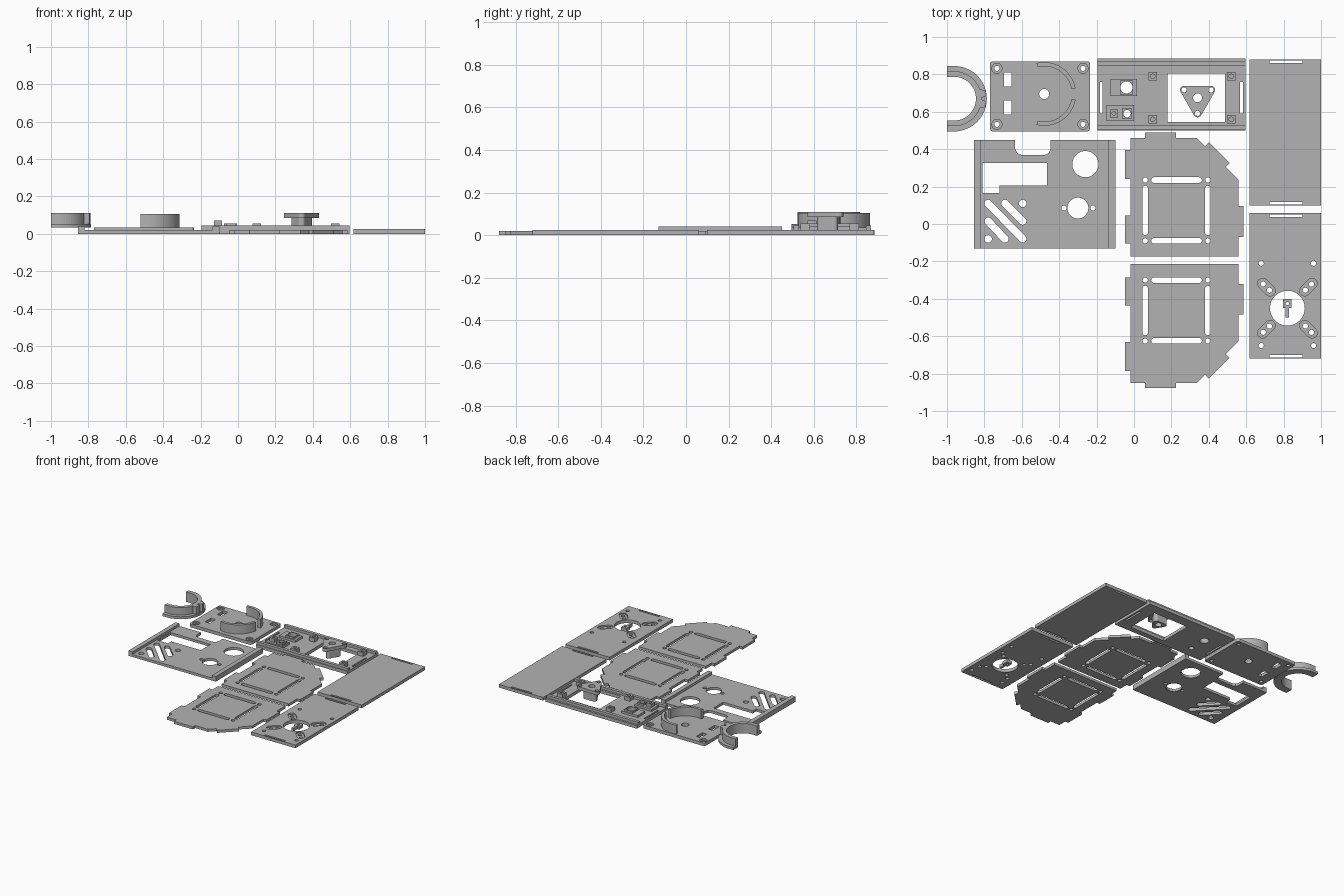
import bpy, bmesh, math
from mathutils import Matrix

if "Cube" in bpy.data.objects:
    bpy.data.objects.remove(bpy.data.objects["Cube"])

GREY = bpy.data.materials.new("plain grey")
GREY.diffuse_color = (0.45, 0.45, 0.45, 1)
GREY.use_nodes = True
GREY.node_tree.nodes["Principled BSDF"].inputs["Base Color"].default_value = GREY.diffuse_color


# ---- 2D outlines ----
def rect(x0, x1, y0, y1):
    return [(x0, y0), (x1, y0), (x1, y1), (x0, y1)]


def circle(x, y, r, n=28):
    return [(x + r * math.cos(2 * math.pi * i / n), y + r * math.sin(2 * math.pi * i / n)) for i in range(n)]


def slot(x0, y0, x1, y1, r, n=8):
    a = math.atan2(y1 - y0, x1 - x0)
    pts = []
    for cx, cy, s in ((x1, y1, a - math.pi / 2), (x0, y0, a + math.pi / 2)):
        pts += [(cx + r * math.cos(s + math.pi * i / n), cy + r * math.sin(s + math.pi * i / n)) for i in range(n + 1)]
    return pts


def rounded(corners, r, n=6):
    """Convex counter-clockwise polygon of corner centres, grown by r."""
    pts, m = [], len(corners)
    for i, (x, y) in enumerate(corners):
        px, py = corners[i - 1]
        qx, qy = corners[(i + 1) % m]
        a = math.atan2(y - py, x - px) - math.pi / 2
        b = math.atan2(qy - y, qx - x) - math.pi / 2
        b += 2 * math.pi if b < a else 0
        pts += [(x + r * math.cos(a + (b - a) * k / n), y + r * math.sin(a + (b - a) * k / n)) for k in range(n + 1)]
    return pts


def arc_band(x, y, r0, r1, a0, a1, n=32):
    ang = [math.radians(a0 + (a1 - a0) * i / n) for i in range(n + 1)]
    return ([(x + r1 * math.cos(a), y + r1 * math.sin(a)) for a in ang] +
            [(x + r0 * math.cos(a), y + r0 * math.sin(a)) for a in reversed(ang)])


# ---- solids ----
def plate(name, z0, z1, outline, holes=(), flip_y=None):
    cu = bpy.data.curves.new(name, 'CURVE')
    cu.dimensions, cu.fill_mode, cu.extrude = '2D', 'BOTH', (z1 - z0) / 2
    for pts in [outline, *holes]:
        sp = cu.splines.new('POLY')
        sp.points.add(len(pts) - 1)
        for p, (x, y) in zip(sp.points, pts):
            p.co = (x, y if flip_y is None else 2 * flip_y - y, 0, 1)
        sp.use_cyclic_u = True
    tmp = bpy.data.objects.new(name + "_curve", cu)
    bpy.context.collection.objects.link(tmp)
    bpy.context.view_layer.update()
    me = bpy.data.meshes.new_from_object(tmp.evaluated_get(bpy.context.evaluated_depsgraph_get()))
    bpy.data.objects.remove(tmp)
    me.transform(Matrix.Translation((0, 0, (z0 + z1) / 2)))
    bm = bmesh.new()
    bm.from_mesh(me)
    bmesh.ops.remove_doubles(bm, verts=bm.verts, dist=1e-5)
    bmesh.ops.recalc_face_normals(bm, faces=bm.faces)
    for f in bm.faces:
        f.smooth = False
    bm.to_mesh(me)
    bm.free()
    me.materials.clear()
    me.materials.append(GREY)
    ob = bpy.data.objects.new(name, me)
    bpy.context.collection.objects.link(ob)
    return ob


def recess(ob, z0, outlines):
    for i, o in enumerate(outlines):
        c = plate(f"{ob.name}_cutter_{i}", z0, z0 + 0.1, o)
        c.hide_render = True
        c.hide_set(True)
        m = ob.modifiers.new("recess", 'BOOLEAN')
        m.operation, m.object, m.solver = 'DIFFERENCE', c, 'EXACT'


# ---- ring clip: flange, wall and latch ----
plate("clip_flange", 0.033, 0.052, [(-1, 0.495)] + arc_band(-0.962, 0.67, 0.117, 0.175, -90, 90)[:33] +
      [(-1, 0.845), (-1, 0.787)] + arc_band(-0.962, 0.67, 0.117, 0.175, -90, 90)[33:] + [(-1, 0.553)])
wall = arc_band(-0.962, 0.67, 0.117, 0.147, -90, 90)
plate("clip_wall", 0.052, 0.11, [(-1, 0.523)] + wall[:33] + [(-1, 0.817), (-1, 0.787)] + wall[33:] + [(-1, 0.553)])
for s in (-1, 1):
    plate("clip_latch", 0.052, 0.11, [(-0.825, 0.67 + s * 0.05), (-0.795, 0.67 + s * 0.045),
                                     (-0.788, 0.67 + s * 0.015), (-0.817, 0.67 + s * 0.004)])

# ---- holder plate with two curved walls ----
bolts = [(x, y) for x in (-0.733, -0.273) for y in (0.533, 0.832)]
holder = plate("holder_plate", 0.01, 0.035, rounded(rect(-0.755, -0.25, 0.51, 0.855), 0.015),
               [circle(x, y, 0.014, 16) for x, y in bolts] + [circle(-0.48, 0.695, 0.027),
               rect(-0.695, -0.655, 0.735, 0.81), rect(-0.695, -0.655, 0.585, 0.66)])
recess(holder, 0.025, [circle(x, y, 0.027) for x, y in bolts])
for a0, a1 in ((10, 104), (-104, -10)):
    plate("holder_wall", 0.035, 0.105, arc_band(-0.48, 0.695, 0.148, 0.17, a0, a1))

# ---- port panel with side rails and vents ----
vx, vy = (-0.78, -0.69, -0.595), (0.11, 0.015, -0.08)
vents = [slot(vx[0], vy[0], vx[2], vy[2], 0.02), slot(vx[1], vy[0], vx[2], vy[1], 0.02),
         slot(vx[0], vy[1], vx[1], vy[2], 0.02), circle(vx[2], vy[0], 0.02), circle(vx[0], vy[2], 0.02)]
notch = [(-0.635, 0.45), (-0.635, 0.40), (-0.625, 0.38), (-0.605, 0.37), (-0.475, 0.37), (-0.455, 0.38),
         (-0.447, 0.40), (-0.447, 0.45)]
plate("port_panel", 0, 0.02, [(-0.82, 0.45)] + notch + [(-0.135, 0.45), (-0.135, -0.13), (-0.82, -0.13)],
      vents + [[(-0.81, 0.325), (-0.465, 0.325), (-0.465, 0.205), (-0.72, 0.205), (-0.72, 0.165), (-0.81, 0.165)],
               circle(-0.26, 0.32, 0.07, 40), circle(-0.3, 0.085, 0.056, 40),
               circle(-0.375, 0.085, 0.014, 16), circle(-0.22, 0.085, 0.014, 16)])
for x in (-0.855, -0.135):
    plate("port_panel_rail", 0, 0.04, rect(x, x + 0.035, -0.13, 0.45))

# ---- mounting tray with rails, blocks and window ----
plate("tray_base", 0, 0.025, rect(-0.195, 0.595, 0.5, 0.885),
      [rect(0.18, 0.487, 0.545, 0.805), rect(-0.182, -0.168, 0.59, 0.76), rect(0.568, 0.582, 0.59, 0.76),
       circle(-0.04, 0.73, 0.033), circle(-0.037, 0.59, 0.02, 20)])
for y in (0.505, 0.845):
    plate("tray_rail", 0.025, 0.045, rect(-0.195, 0.595, y, y + 0.025))
for x in (0.1, 0.52):
    for y in (0.56, 0.79):
        plate("tray_block", 0.025, 0.055, rect(x - 0.023, x + 0.023, y - 0.023, y + 0.023), [circle(x, y, 0.012, 14)])
plate("switch_seat", 0.025, 0.042, rect(-0.125, 0.015, 0.685, 0.775), [circle(-0.04, 0.73, 0.033)])
plate("switch_collar", 0.042, 0.055, rect(-0.075, -0.005, 0.693, 0.767), [circle(-0.04, 0.73, 0.033)])
plate("socket_seat", 0.025, 0.042, rect(-0.148, 0.0, 0.55, 0.635), [circle(-0.037, 0.59, 0.02, 20)])
plate("socket_post", 0.042, 0.07, rect(-0.128, -0.085, 0.57, 0.613), [circle(-0.107, 0.592, 0.01, 14)])
plate("socket_collar", 0.042, 0.055, rect(-0.064, -0.01, 0.563, 0.617), [circle(-0.037, 0.59, 0.02, 20)])

# ---- three-cornered stand inside the window ----
tri = [(0.34, 0.592), (0.412, 0.717), (0.268, 0.717)]
plate("stand_top", 0.085, 0.11, rounded(tri, 0.022),
      [circle(x, y, 0.014, 16) for x, y in tri] + [circle(0.34, 0.675, 0.024)])
plate("stand_core", 0.015, 0.085, rounded([(0.34, 0.635), (0.375, 0.695), (0.305, 0.695)], 0.02),
      [circle(0.34, 0.675, 0.024)])

# ---- two mirrored chamfered panels with edge tabs ----
cx = (0.06, 0.395)
cy = (-0.09, 0.235)
frame = [circle(x, y, 0.014, 16) for x in cx for y in cy]
frame += [slot(0.107, y, 0.348, y, 0.015) for y in cy] + [slot(x, -0.045, x, 0.19, 0.015) for x in cx]
outline = [(-0.02, -0.175), (0.56, -0.175), (0.56, -0.07), (0.585, -0.07), (0.585, 0.095), (0.56, 0.095),
           (0.56, 0.235), (0.49, 0.305), (0.511, 0.326), (0.4, 0.437), (0.379, 0.416), (0.335, 0.46),
           (0.225, 0.46), (0.225, 0.488), (0.06, 0.488), (0.06, 0.46), (-0.02, 0.46), (-0.02, 0.395),
           (-0.047, 0.395), (-0.047, 0.24), (-0.02, 0.24), (-0.02, 0.045), (-0.047, 0.045),
           (-0.047, -0.105), (-0.02, -0.105)]
for name, flip in (("rear_side_panel", None), ("front_side_panel", -0.195)):
    plate(name, 0, 0.02, outline, frame, flip)

# ---- plain cover and motor panel ----
plate("plain_cover", 0, 0.025, rect(0.618, 1, 0.098, 0.88),
      [rect(0.725, 0.9, y, y + 0.015) for y in (0.103, 0.86)])
mx, my = 0.82, -0.45
quads = [(i, j) for i in (-1, 1) for j in (-1, 1)]
motor = plate("motor_panel", 0, 0.025, rect(0.618, 1, -0.72, 0.06),
              [rect(0.725, 0.9, y, y + 0.015) for y in (-0.715, 0.037)] + [circle(mx, my, 0.093, 48)] +
              [circle(mx + i * 0.14, my + j * 0.22 + 0.02, 0.014, 16) for i, j in quads] +
              [circle(mx + i * d, my + j * d, 0.014, 16) for i, j in quads for d in (0.096, 0.129)])
recess(motor, 0.015, [slot(mx + i * 0.093, my + j * 0.093, mx + i * 0.132, my + j * 0.132, 0.028) for i, j in quads])
plate("shaft_key", 0, 0.025, [(0.797, -0.402), (0.797, -0.45), (0.811, -0.45), (0.811, -0.5), (0.829, -0.5),
                             (0.829, -0.45), (0.843, -0.45), (0.843, -0.402)], [circle(mx, -0.425, 0.009, 14)])
